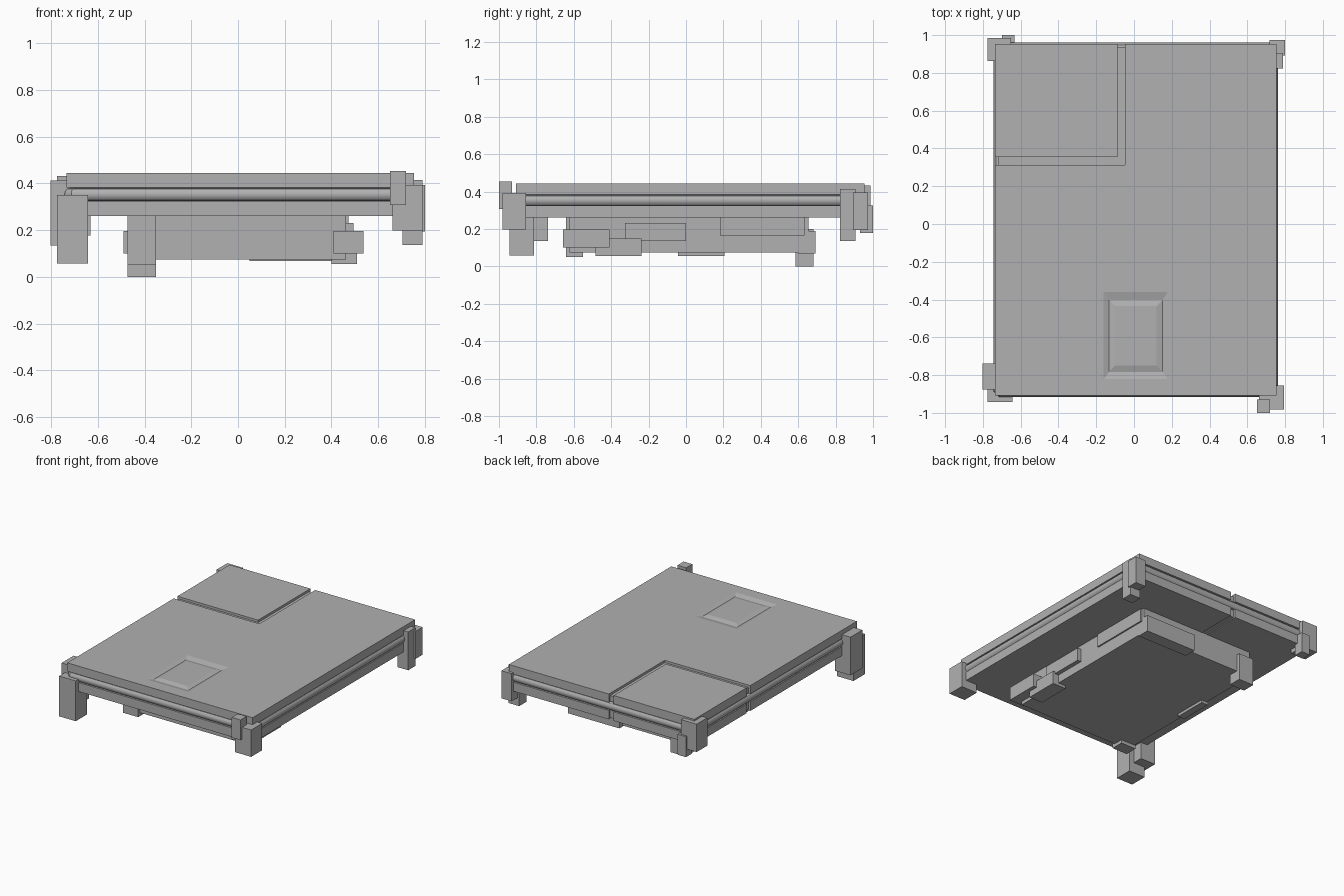
import bpy, bmesh

if "Cube" in bpy.data.objects:
    bpy.data.objects.remove(bpy.data.objects["Cube"])

X0, X1, Y0, Y1 = -0.735, 0.754, -0.909, 0.954   # slab outline

grey = bpy.data.materials.new("dark_grey")
grey.diffuse_color = (0.44, 0.44, 0.44, 1)
grey.use_nodes = True
grey.node_tree.nodes["Principled BSDF"].inputs["Base Color"].default_value = grey.diffuse_color


def finish(name, bm):
    bmesh.ops.recalc_face_normals(bm, faces=bm.faces)
    me = bpy.data.meshes.new(name)
    bm.to_mesh(me)
    bm.free()
    me.materials.append(grey)
    ob = bpy.data.objects.new(name, me)
    bpy.context.collection.objects.link(ob)
    return ob


def prism(name, pts, z0, z1):
    bm = bmesh.new()
    f = bm.faces.new([bm.verts.new((x, y, z0)) for x, y in pts])
    top = bmesh.ops.extrude_face_region(bm, geom=[f])["geom"]
    vs = [v for v in top if isinstance(v, bmesh.types.BMVert)]
    bmesh.ops.translate(bm, verts=vs, vec=(0, 0, z1 - z0))
    return finish(name, bm)


def rect(x0, x1, y0, y1):
    return [(x0, y0), (x1, y0), (x1, y1), (x0, y1)]


def box(name, x0, x1, y0, y1, z0, z1):
    return prism(name, rect(x0, x1, y0, y1), z0, z1)


# Main deck: L-shaped plates and a separate corner panel, above and below the groove
l_shape = [(X0, Y0), (X1, Y0), (X1, Y1), (-0.048, Y1), (-0.048, 0.313), (X0, 0.313)]
panel = rect(X0, -0.087, 0.355, Y1)
deck = prism("deck_top", l_shape, 0.383, 0.444)
prism("deck_bottom", l_shape, 0.26, 0.325)
prism("corner_panel_top", panel, 0.383, 0.444)
prism("corner_panel_bottom", panel, 0.26, 0.325)
box("deck_core", X0 + 0.03, X1 - 0.03, Y0 + 0.03, Y1 - 0.03, 0.32, 0.388)

# Floors of the seam around the corner panel
for name, z0, z1 in (("seam_floor_top", 0.386, 0.427), ("seam_floor_bottom", 0.267, 0.322)):
    box(name, X0 + 0.016, 0.0, 0.28, Y1 - 0.016, z0, z1)

# Shallow sloped channel around a raised pad in the deck
bm = bmesh.new()
steps = [((-0.163, 0.18, -0.825, -0.355), 0.445), ((-0.132, 0.152, -0.783, -0.402), 0.434),
         ((-0.10, 0.12, -0.75, -0.435), 0.443)]
rings = [[bm.verts.new((x, y, z)) for x, y in rect(*r)] for r, z in steps]
rings.insert(0, [bm.verts.new((v.co.x, v.co.y, 0.5)) for v in rings[0]])
for a, b in zip(rings, rings[1:]):
    for i in range(4):
        j = (i + 1) % 4
        bm.faces.new((a[i], a[j], b[j], b[i]))
bm.faces.new(rings[0])
bm.faces.new(rings[-1])
cutter = finish("recess_cutter", bm)
mod = deck.modifiers.new("recess", 'BOOLEAN')
mod.object = cutter
mod.solver = 'EXACT'
bpy.context.view_layer.objects.active = deck
bpy.ops.object.modifier_apply(modifier="recess")
bpy.data.objects.remove(cutter)

# Round trim rail running in the side groove, with chamfered corners
a, b, c, d, k = -0.717, 0.737, -0.889, 0.934, 0.014
path = [(a + k, c), (b - k, c), (b, c + k), (b, d - k), (b - k, d), (a + k, d), (a, d - k), (a, c + k)]
cu = bpy.data.curves.new("trim_rail", 'CURVE')
cu.dimensions = '3D'
cu.bevel_depth = 0.028
cu.bevel_resolution = 4
cu.materials.append(grey)
sp = cu.splines.new('POLY')
sp.points.add(len(path) - 1)
for p, (x, y) in zip(sp.points, path):
    p.co = (x, y, 0.353, 1)
sp.use_cyclic_u = True
rail = bpy.data.objects.new("trim_rail", cu)
bpy.context.collection.objects.link(rail)
bpy.ops.object.select_all(action='DESELECT')
rail.select_set(True)
bpy.context.view_layer.objects.active = rail
bpy.ops.object.convert(target='MESH')
bpy.ops.object.shade_smooth_by_angle()

# Underside body
box("under_body", -0.465, 0.463, -0.622, 0.655, 0.075, 0.262)

# Blocks attached to the underside body and clusters of blocks at the deck corners
blocks = {
    "under_front_leg": (-0.474, -0.352, -0.642, -0.55, 0.05, 0.262),
    "under_back_leg": (-0.474, -0.352, 0.585, 0.681, 0.0, 0.2),
    "under_back_block": (0.05, 0.463, 0.60, 0.692, 0.068, 0.19),
    "under_right_block_front": (0.41, 0.537, -0.658, -0.41, 0.10, 0.197),
    "under_right_block_low": (0.40, 0.51, -0.485, -0.238, 0.055, 0.15),
    "under_right_block_mid": (0.40, 0.494, -0.326, -0.001, 0.136, 0.231),
    "under_right_block_back": (0.39, 0.474, 0.182, 0.634, 0.166, 0.262),
    "under_left_block_low": (-0.474, -0.42, -0.042, 0.206, 0.055, 0.15),
    "under_left_block": (-0.49, -0.42, -0.33, 0.0, 0.10, 0.196),
    "front_left_foot_a": (-0.775, -0.642, -0.943, -0.813, 0.058, 0.35),
    "front_left_foot_b": (-0.803, -0.68, -0.875, -0.738, 0.135, 0.412),
    "front_right_foot_a": (0.662, 0.793, -0.982, -0.855, 0.198, 0.393),
    "front_right_foot_b": (0.65, 0.72, -1.0, -0.93, 0.307, 0.453),
    "back_right_foot_a": (0.705, 0.79, 0.823, 0.905, 0.136, 0.414),
    "back_right_foot_b": (0.717, 0.80, 0.892, 0.974, 0.194, 0.394),
    "back_left_foot_a": (-0.776, -0.652, 0.864, 0.986, 0.23, 0.432),
    "back_left_foot_b": (-0.70, -0.632, 0.93, 1.0, 0.178, 0.326),
}
for name, dims in blocks.items():
    box(name, *dims)
